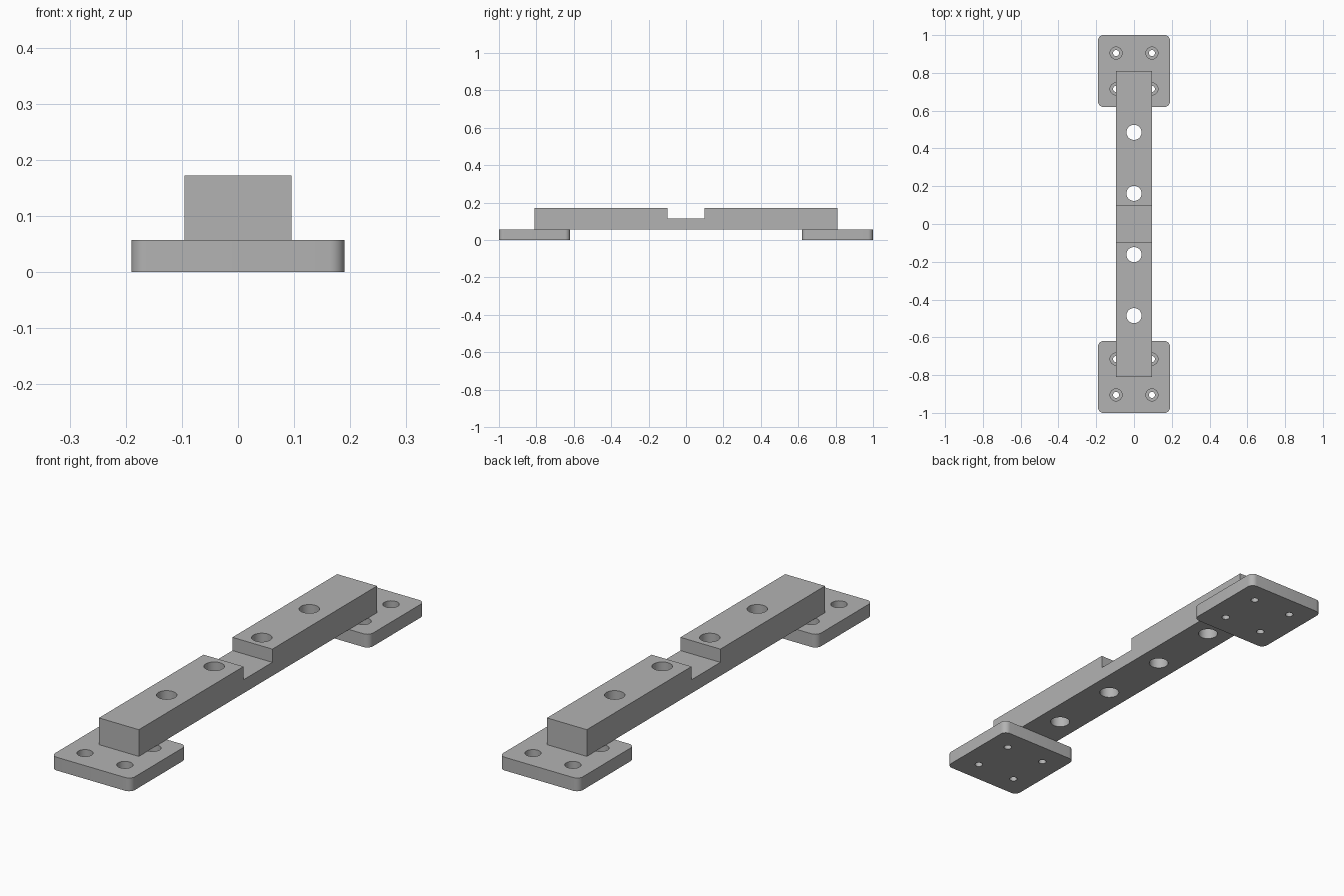
import bpy
import bmesh
import math

old = bpy.data.objects.get("Cube")
if old:
    bpy.data.objects.remove(old, do_unlink=True)

PLATE_TOP = 0.057
BEAM_TOP = 0.172
NOTCH_Z = 0.115

grey = bpy.data.materials.new("plain grey")
grey.use_nodes = True
COLOUR = (0.45, 0.45, 0.45, 1)
grey.diffuse_color = COLOUR
grey.node_tree.nodes["Principled BSDF"].inputs["Base Color"].default_value = COLOUR


def link(name, bm):
    bmesh.ops.recalc_face_normals(bm, faces=bm.faces)
    mesh = bpy.data.meshes.new(name)
    bm.to_mesh(mesh)
    bm.free()
    mesh.materials.append(grey)
    obj = bpy.data.objects.new(name, mesh)
    bpy.context.collection.objects.link(obj)
    return obj


def extrude_profile(name, points, offset):
    bm = bmesh.new()
    face = bm.faces.new([bm.verts.new(p) for p in points])
    out = bmesh.ops.extrude_face_region(bm, geom=[face])
    verts = [v for v in out["geom"] if isinstance(v, bmesh.types.BMVert)]
    bmesh.ops.translate(bm, verts=verts, vec=offset)
    return link(name, bm)


def drill(target, holes):
    """Cut vertical round holes given as (x, y, radius, bottom, top)."""
    for x, y, radius, low, high in holes:
        bpy.ops.mesh.primitive_cylinder_add(
            vertices=48, radius=radius, depth=high - low,
            location=(x, y, (low + high) / 2))
        cutter = bpy.context.object
        cutter.hide_render = True
        cutter.data.materials.append(grey)
        mod = target.modifiers.new("hole", "BOOLEAN")
        mod.operation = "DIFFERENCE"
        mod.solver = "EXACT"
        mod.object = cutter
        bpy.context.view_layer.objects.active = target
        bpy.ops.object.modifier_apply(modifier=mod.name)
        bpy.data.objects.remove(cutter, do_unlink=True)


def smooth(obj):
    bpy.ops.object.select_all(action="DESELECT")
    obj.select_set(True)
    bpy.context.view_layer.objects.active = obj
    bpy.ops.object.shade_smooth_by_angle(angle=math.radians(30))


# Notched bar with four through holes
half_profile = [(0.81, PLATE_TOP), (0.81, BEAM_TOP), (0.098, BEAM_TOP), (0.098, NOTCH_Z)]
profile = half_profile + [(-y, z) for y, z in reversed(half_profile)]
bar = extrude_profile("notched_bar", [(-0.095, y, z) for y, z in profile], (0.19, 0, 0))
drill(bar, [(0, y, 0.04, -0.1, 0.3) for y in (-0.485, -0.162, 0.162, 0.485)])
smooth(bar)

# Rounded end plates with counterbored screw holes
HALF, CORNER, STEPS = 0.19, 0.027, 8
for name, side in (("front_plate", -1), ("back_plate", 1)):
    cy = side * (1 - HALF)
    outline = []
    for quarter, (sx, sy) in enumerate(((1, 1), (-1, 1), (-1, -1), (1, -1))):
        for i in range(STEPS + 1):
            a = math.pi / 2 * (quarter + i / STEPS)
            outline.append((sx * (HALF - CORNER) + CORNER * math.cos(a),
                            cy + sy * (HALF - CORNER) + CORNER * math.sin(a), 0))
    plate = extrude_profile(name, outline, (0, 0, PLATE_TOP))
    for x in (-0.095, 0.095):
        for y in (cy - 0.095, cy + 0.095):
            drill(plate, [(x, y, 0.032, 0.027, 0.1), (x, y, 0.016, -0.1, 0.1)])
    smooth(plate)
